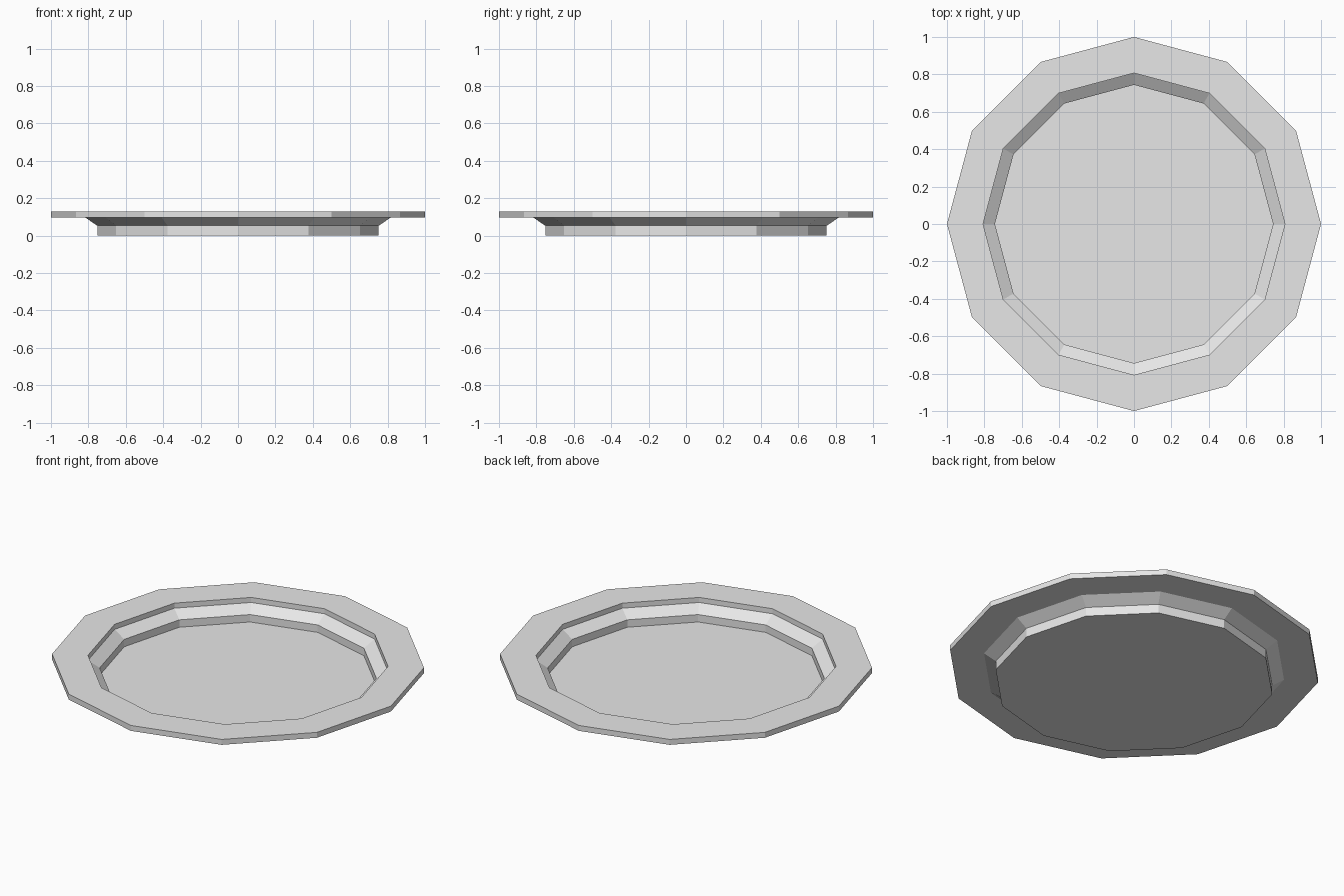
import bpy, bmesh
from math import cos, sin, tau

SIDES = 12

cube = bpy.data.objects.get("Cube")
if cube:
    bpy.data.objects.remove(cube, do_unlink=True)

# Plain grey for the whole plate
grey = bpy.data.materials.new("light_grey")
grey.use_nodes = True
colour = (0.8, 0.8, 0.8, 1)
grey.diffuse_color = colour
grey.node_tree.nodes["Principled BSDF"].inputs["Base Color"].default_value = colour

# Cross-section (radius, height): from the underside, round the rim, to the dish floor
profile = [
    (0.752, 0), (0.752, 0.053), (0.816, 0.096),       # foot and outer slope
    (1, 0.096), (1, 0.128),                           # rim
    (0.807, 0.128), (0.807, 0.098),                   # inner lip
    (0.744, 0.056), (0.744, 0.012),                   # inner slope and well wall
]

# Sweep the profile around the centre and cap both ends
bm = bmesh.new()
rings = [[bm.verts.new((r * cos(tau * i / SIDES), r * sin(tau * i / SIDES), z))
          for i in range(SIDES)] for r, z in profile]
for low, high in zip(rings, rings[1:]):
    for i in range(SIDES):
        j = (i + 1) % SIDES
        bm.faces.new((low[i], low[j], high[j], high[i]))
bm.faces.new(rings[0][::-1])   # underside
bm.faces.new(rings[-1])        # dish floor

mesh = bpy.data.meshes.new("plate")
bm.to_mesh(mesh)
bm.free()
mesh.materials.append(grey)
plate = bpy.data.objects.new("plate", mesh)
bpy.context.collection.objects.link(plate)
